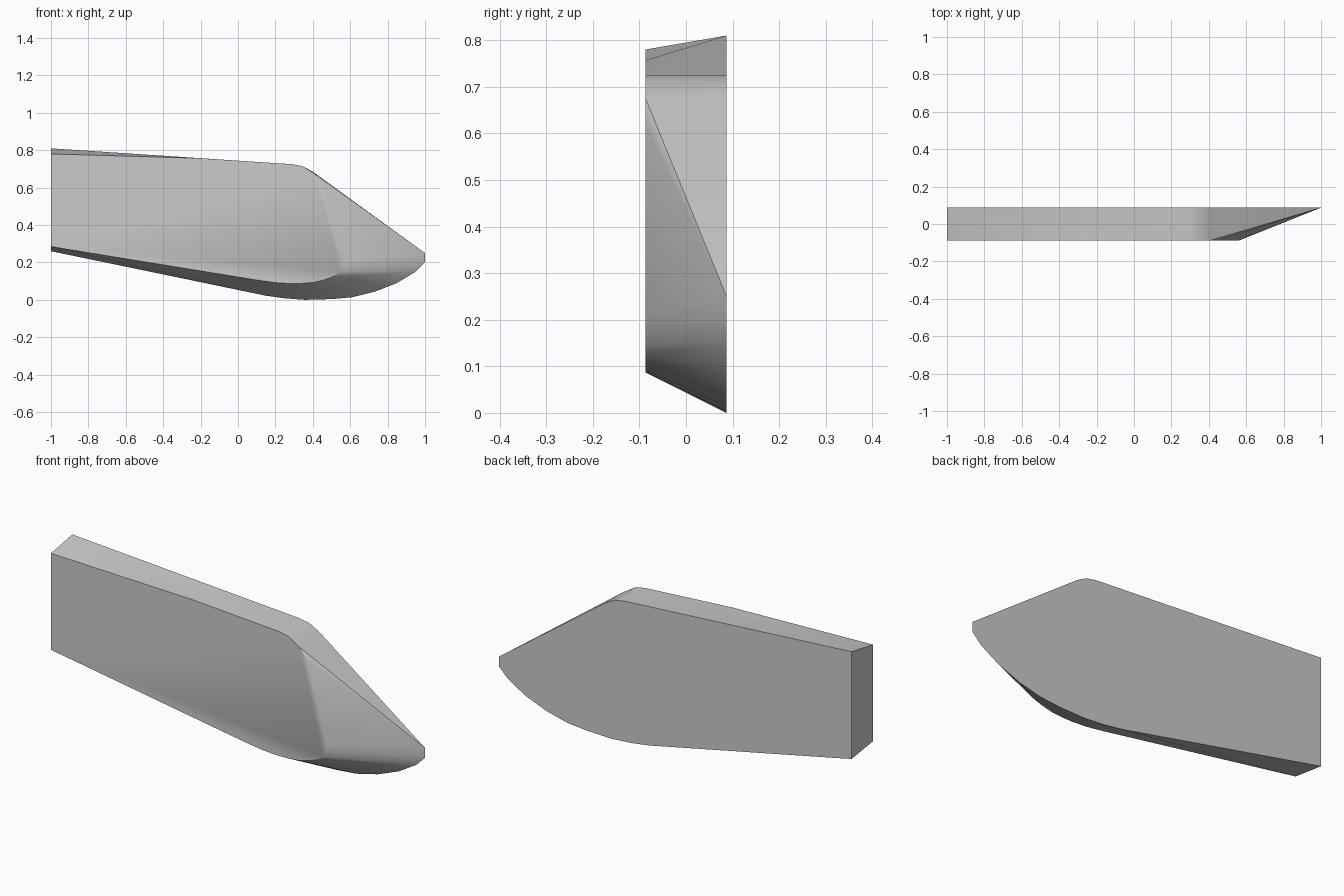
import bpy
import bmesh
import math

cube = bpy.data.objects.get("Cube")
if cube:
    bpy.data.objects.remove(cube, do_unlink=True)

grey = bpy.data.materials.new("plain grey")
grey.use_nodes = True
colour = (0.6, 0.6, 0.6, 1)
grey.diffuse_color = colour
grey.node_tree.nodes["Principled BSDF"].inputs["Base Color"].default_value = colour

HALF_DEPTH = 0.087

# Matching (x, z) outlines; repeated points make the fanned triangles
back_outline = [
    (-1, .81), (-1, .81), (-1, .81), (.29, .725), (.345, .715), (.40, .685),
    (1, .25), (1, .25), (1, .25), (1, .20), (.95, .15), (.85, .09),
    (.73, .043), (.61, .014), (.5, .004), (.36, 0), (.25, .008), (.15, .022),
    (-1, .26)]
front_outline = [
    (-1, .78), (-.2, .757), (.29, .725), (.29, .725), (.345, .715), (.41, .675),
    (.41, .675), (.455, .62), (.565, .21), (.562, .18), (.545, .15), (.51, .125),
    (.46, .107), (.40, .093), (.34, .088), (.28, .087), (.20, .092), (.10, .106),
    (-1, .285)]


def loft(name, outline_a, outline_b, depth):
    """Join two outlines into a closed solid."""
    bm = bmesh.new()
    a = [bm.verts.new((x, depth, z)) for x, z in outline_a]
    b = [bm.verts.new((x, -depth, z)) for x, z in outline_b]
    n = len(a)
    for i in range(n):
        j = (i + 1) % n
        bm.faces.new((a[i], a[j], b[j], b[i]))
    bm.faces.new(a)
    bm.faces.new(b)
    bmesh.ops.remove_doubles(bm, verts=bm.verts[:], dist=0.0005)
    bmesh.ops.recalc_face_normals(bm, faces=bm.faces[:])
    mesh = bpy.data.meshes.new(name)
    bm.to_mesh(mesh)
    bm.free()
    obj = bpy.data.objects.new(name, mesh)
    bpy.context.collection.objects.link(obj)
    return obj


# Tapered plate with a pointed, bevelled nose
plate = loft("bevelled_plate", back_outline, front_outline, HALF_DEPTH)
plate.data.materials.append(grey)
bpy.ops.object.select_all(action='DESELECT')
plate.select_set(True)
bpy.context.view_layer.objects.active = plate
bpy.ops.object.shade_smooth_by_angle(angle=math.radians(30))
